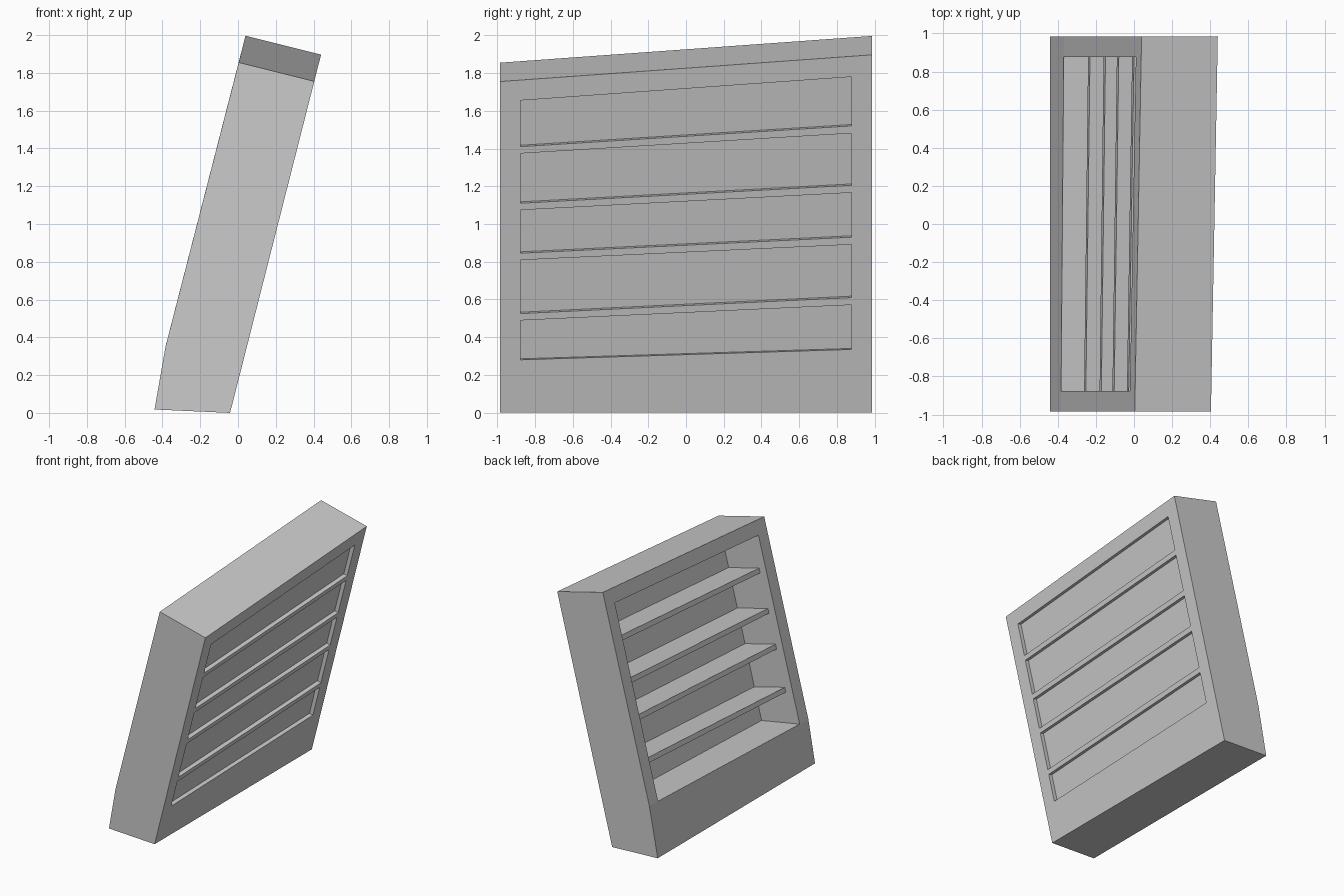
import bpy, bmesh

if "Cube" in bpy.data.objects:
    bpy.data.objects.remove(bpy.data.objects["Cube"])

W, YI = 0.985, 0.877   # outer and opening half widths

# Levels: height at the rear plane at y=-YI and y=+YI, depth run in x, rise per unit depth
TOP = (1.763, 1.889, 0.40, 0.25)
LINTEL = (1.655, 1.78, 0.40, 0.25)
FLOOR = (0.28, 0.335, 0.412, 0.18)
BASE = (0.0, 0.0, 0.40, 0.045)


def pt(level, d, y):
    """Point on a skewed level; d=0 on the +x plane, d=1 on the open -x plane."""
    za, zb, run, rise = level
    z = za + (zb - za) * (y + YI) / (2 * YI)
    x = -0.042 + 0.254 * z
    return (x - d * run, y, z + d * run * rise)


def make(name, verts, faces):
    bm = bmesh.new()
    vs = [bm.verts.new(v) for v in verts]
    for f in faces:
        bm.faces.new([vs[i] for i in f])
    bmesh.ops.recalc_face_normals(bm, faces=bm.faces[:])
    me = bpy.data.meshes.new(name)
    bm.to_mesh(me)
    bm.free()
    ob = bpy.data.objects.new(name, me)
    bpy.context.collection.objects.link(ob)
    return ob


def slab(name, low, high, d0, d1, y0, y1):
    """Skewed box between two levels."""
    v = [pt(l, d, y) for l in (low, high) for d in (d0, d1) for y in (y0, y1)]
    return make(name, v, [(0, 1, 3, 2), (4, 6, 7, 5), (0, 4, 5, 1),
                          (2, 3, 7, 6), (0, 2, 6, 4), (1, 5, 7, 3)])


# Case: one leaning frame with a through opening and a kinked plinth
rows = [(BASE, (-W, W)), (FLOOR, (-W, -YI, YI, W)),
        (LINTEL, (-YI, YI)), (TOP, (-W, W))]
ring = [(l, y) for l, ys in rows for y in ys]
n = len(ring)
verts = [pt(l, d, y) for d in (0, 1) for l, y in ring]
# 0,1 base  2..5 floor line  6,7 lintel  8,9 top
side = [(0, 1, 5, 4, 3, 2), (2, 3, 6, 8), (4, 5, 9, 7), (6, 7, 9, 8)]
faces = side + [tuple(i + n for i in f) for f in side]
for a, b in [(0, 1), (1, 5), (5, 9), (9, 8), (8, 2), (2, 0),
             (3, 4), (4, 7), (7, 6), (6, 3)]:
    faces.append((a, b, b + n, a + n))
make("case", verts, faces)

# Recessed rear panel
slab("rear_panel", FLOOR, LINTEL, 0.075, 0.19, -YI, YI)

# Shelves, flush at the rear and set back from the open side
shelves = [(1.41, 1.52), (1.11, 1.205), (0.845, 0.93), (0.525, 0.61)]
for i, (a, b) in enumerate(shelves):
    slab(f"shelf_{i + 1}", (a - 0.036, b - 0.039, 0.4, 0.25),
         (a, b, 0.4, 0.25), 0, 0.86, -YI, YI)
